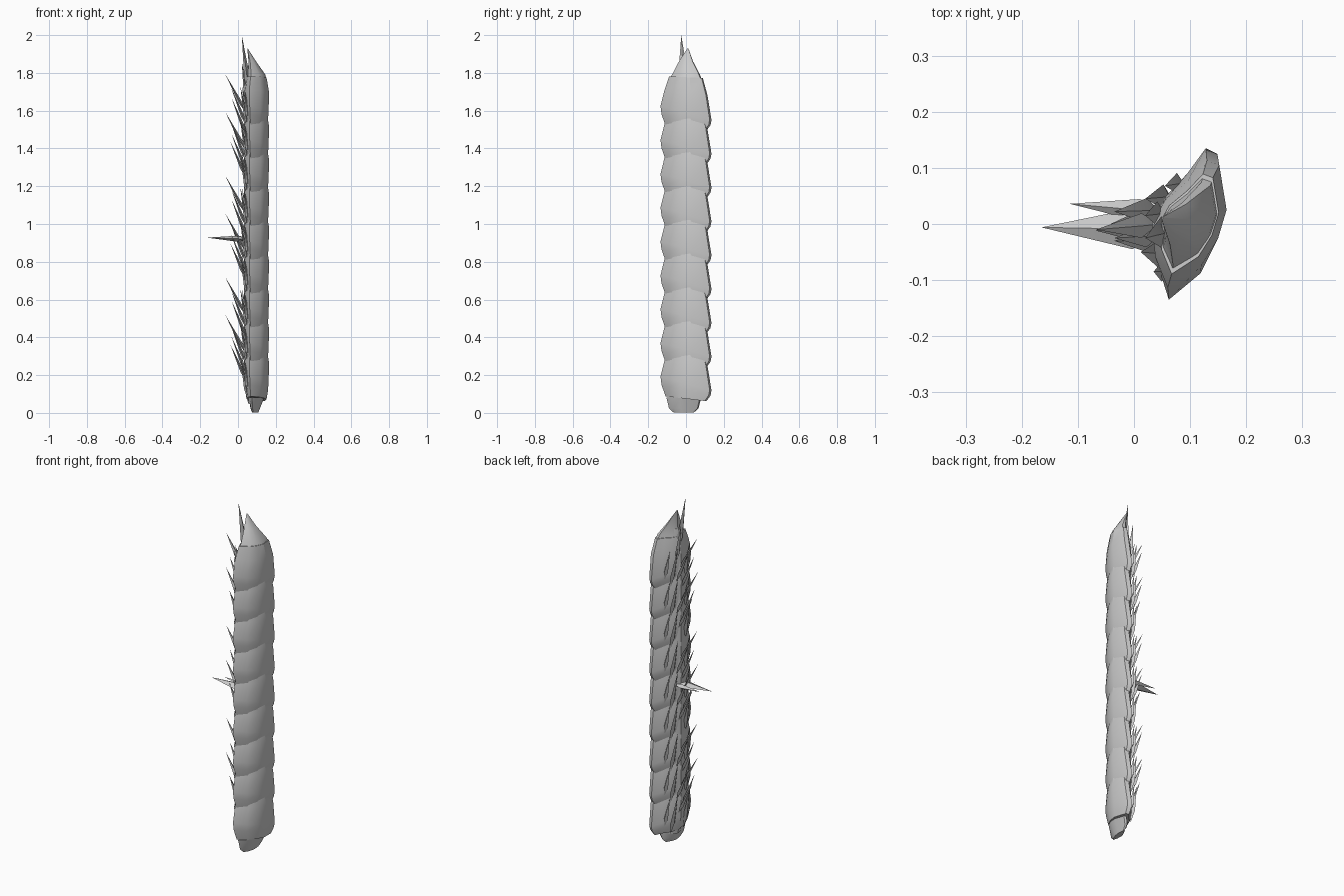
import bpy, bmesh, math
from mathutils import Vector

# Crescent cross-section of one armour segment (x, y)
SECTION = [(0.06, -0.135), (0.12, -0.088), (0.15, -0.03), (0.165, 0.03),
           (0.152, 0.125), (0.13, 0.135), (0.095, 0.09), (0.055, 0.05),
           (0.032, 0.0), (0.038, -0.07)]
PERIOD, COUNT, CX = 0.179, 9, 0.095


def finish(bm, name):
    bmesh.ops.recalc_face_normals(bm, faces=bm.faces)
    mesh = bpy.data.meshes.new(name)
    bm.to_mesh(mesh)
    bm.free()
    ob = bpy.data.objects.new(name, mesh)
    bpy.context.collection.objects.link(ob)
    bpy.context.view_layer.objects.active = ob
    ob.select_set(True)
    bpy.ops.object.shade_smooth_by_angle(angle=math.radians(25))
    ob.select_set(False)
    return ob


def ring(bm, z, sx, sy, tilt=0.0, dx=0.0, dy=0.0):
    return [bm.verts.new((CX + (x - CX) * sx + dx, y * sy + dy, z + tilt * y * sy))
            for x, y in SECTION]


def loft(name, rings):
    bm = bmesh.new()
    loops = [ring(bm, *r) for r in rings]
    n = len(SECTION)
    for a, b in zip(loops, loops[1:]):
        for i in range(n):
            j = (i + 1) % n
            bm.faces.new((a[i], a[j], b[j], b[i]))
    bm.faces.new(loops[0])
    bm.faces.new(loops[-1])
    return finish(bm, name)


def add_spike(bm, base, tip, width, thick):
    # Narrow four-sided blade, widest a quarter of the way along
    base, tip = Vector(base), Vector(tip)
    d = tip - base
    side = Vector((0, 1, 0))
    up = d.cross(side).normalized()
    mid = base + d * 0.28
    a, b = bm.verts.new(base), bm.verts.new(tip)
    m = [bm.verts.new(mid + o) for o in
         (side * width, up * thick, -side * width, -up * thick)]
    for i in range(4):
        j = (i + 1) % 4
        bm.faces.new((a, m[i], m[j]))
        bm.faces.new((b, m[j], m[i]))


# Overlapping armour segments, bottom to top
for k in range(COUNT):
    zc = 0.175 + k * PERIOD
    loft(f"armour_segment_{k + 1}", [
        (zc - 0.10, 0.80, 0.80, -0.12),
        (zc - 0.055, 0.90, 0.96, -0.22),
        (zc - 0.02, 0.94, 1.0, -0.27),
        (zc + 0.09, 1.0, 0.84, -0.12),
        (zc + 0.17, 0.80, 0.66, -0.05)])

# Bottom cap
loft("bottom_cap", [(0.002, 0.25, 0.40, 0.0, -0.005, -0.012),
                    (0.025, 0.38, 0.58, 0.0, -0.005, -0.012),
                    (0.08, 0.62, 0.68, -0.03, 0, -0.012)])

# Pointed top
loft("top_point", [(1.72, 0.9, 0.78, -0.1), (1.79, 0.72, 0.55),
                   (1.86, 0.30, 0.28, 0, -0.02),
                   (1.93, 0.02, 0.02, 0, -0.045, 0.01)])

# Inner spine behind the spikes
loft("inner_spine", [(0.05, 0.5, 0.4, 0, -0.01), (0.15, 0.8, 0.55, 0, -0.012),
                     (1.68, 0.8, 0.55, 0, -0.012), (1.82, 0.4, 0.3, 0, -0.02)])

# Rows of upward spikes; the pattern repeats every three segments
# (base x, base y, tip x, tip y, tip z, length, width)
PATTERN = [(0.045, 0.00, -0.068, -0.010, 0.72, 0.21, 0.022),
           (0.045, -0.01, -0.068, -0.012, 0.52, 0.21, 0.022),
           (0.045, 0.01, -0.042, 0.000, 0.365, 0.20, 0.022),
           (0.045, 0.025, -0.035, 0.022, 0.645, 0.20, 0.022),
           (0.045, 0.025, -0.035, 0.022, 0.455, 0.20, 0.022),
           (0.045, -0.02, -0.035, -0.025, 0.595, 0.20, 0.020),
           (0.045, -0.03, -0.035, -0.030, 0.405, 0.20, 0.020)]
bm = bmesh.new()
for r in range(3):
    dz = r * 3 * PERIOD
    for bx, by, tx, ty, tz, ln, w in PATTERN:
        add_spike(bm, (bx, by, tz - ln + dz), (tx, ty, tz + dz), w, 0.009)
finish(bm, "centre_spikes")

# Shorter blades hugging both flanks of the spine
bm = bmesh.new()
for k in range(COUNT):
    z = 0.06 + k * PERIOD
    add_spike(bm, (0.055, -0.055, z), (0.012, -0.05, z + 0.24), 0.024, 0.011)
    add_spike(bm, (0.055, -0.085, z + 0.05), (0.035, -0.085, z + 0.22), 0.018, 0.012)
    add_spike(bm, (0.065, 0.050, z), (0.020, 0.045, z + 0.24), 0.022, 0.011)
    add_spike(bm, (0.085, 0.075, z + 0.05), (0.055, 0.068, z + 0.22), 0.018, 0.012)
finish(bm, "flank_spikes")

# Large horizontal thorns half way up
bm = bmesh.new()
add_spike(bm, (0.06, -0.010, 0.92), (-0.165, -0.006, 0.928), 0.036, 0.016)
add_spike(bm, (0.06, 0.020, 0.92), (-0.115, 0.036, 0.928), 0.020, 0.014)
finish(bm, "large_thorns")

# Tall spikes at the tip
bm = bmesh.new()
add_spike(bm, (0.06, -0.01, 1.68), (0.02, -0.025, 2.0), 0.028, 0.016)
add_spike(bm, (0.05, 0.02, 1.62), (0.02, 0.015, 1.86), 0.022, 0.012)
finish(bm, "tip_spikes")
